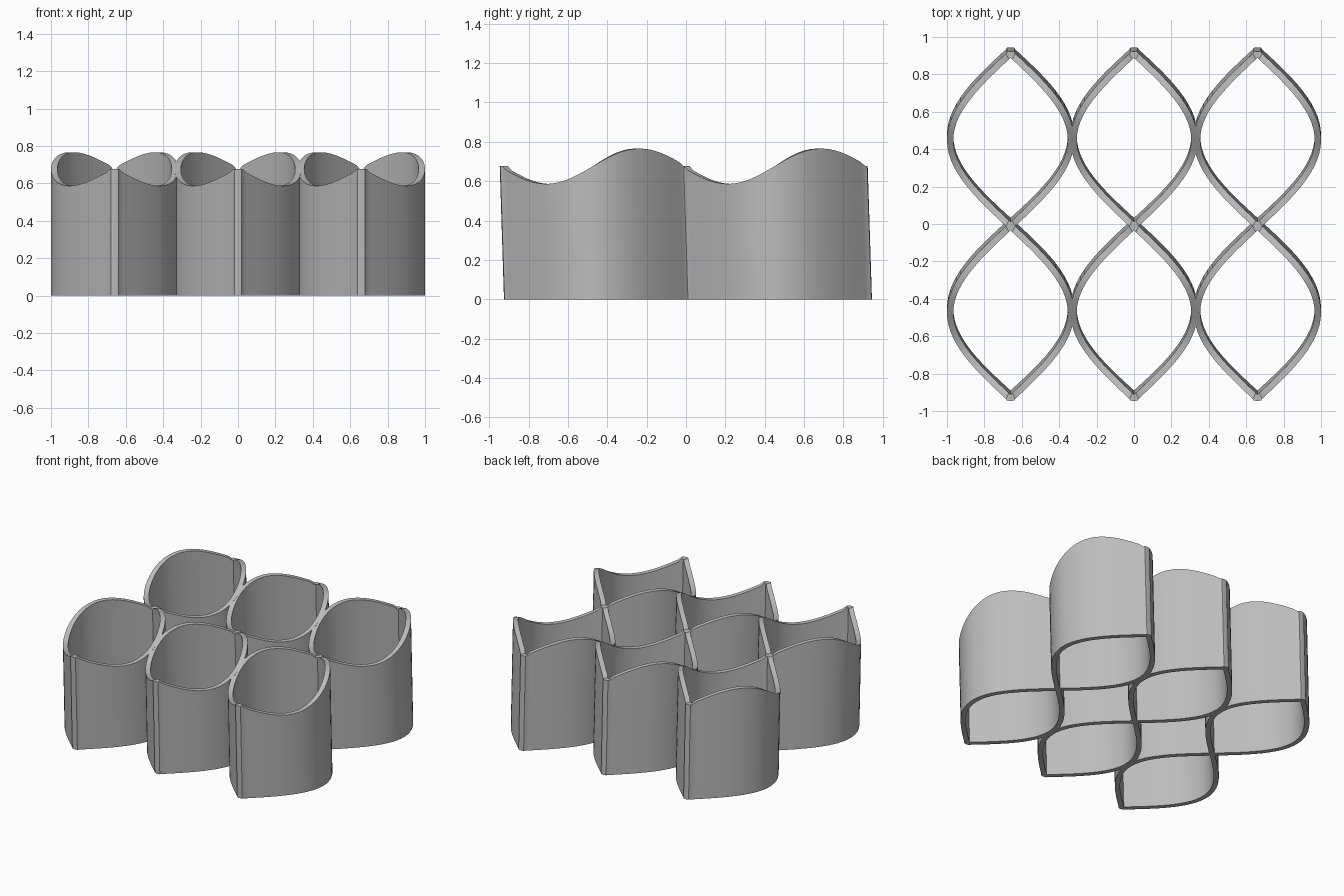
import bpy, bmesh, math

if "Cube" in bpy.data.objects:
    bpy.data.objects.remove(bpy.data.objects["Cube"], do_unlink=True)

PITCH_X, PITCH_Y = 0.66, 0.923   # spacing of the cells
AMP, WALL = 0.323, 0.034         # bulge of a cell side, wall thickness
HEIGHT, WAVE = 0.676, 0.09       # mean rim height, rim wave
LEAN = 0.032                     # backward slant of the walls
STEPS = 28

grey = bpy.data.materials.new("grey")
grey.use_nodes = True
colour = (0.5, 0.5, 0.5, 1)
grey.diffuse_color = colour
grey.node_tree.nodes["Principled BSDF"].inputs["Base Color"].default_value = colour


def half_side():
    """Right side of a cell from front tip to back tip: (outer, inner, u)."""
    k = AMP * math.pi / PITCH_Y
    miter = WALL / 2 * math.hypot(1, k) / k
    # blunt rounded nose at the tip
    tip = [((x, y), (s * k, miter + s), 0.0)
           for x, y, s in ((0, -0.012, 0), (0.02, -0.009, 0.004), (miter * k, 0, 0.008))]
    side = []
    for i in range(1, STEPS):
        u = PITCH_Y * i / STEPS
        x = AMP * math.sin(math.pi * i / STEPS)
        d = k * math.cos(math.pi * i / STEPS)
        nx, ny = WALL / 2 / math.hypot(1, d), -d * WALL / 2 / math.hypot(1, d)
        side.append(((x + nx, u + ny), (x - nx, u - ny), u))
    back = [((o[0], PITCH_Y - o[1]), (n[0], PITCH_Y - n[1]), PITCH_Y)
            for o, n, _ in reversed(tip)]
    return tip + side + back


def make_cell(name, cx, y0):
    right = half_side()
    left = [((-o[0], o[1]), (-n[0], n[1]), u) for o, n, u in reversed(right[1:-1])]
    bm = bmesh.new()
    rings = []
    for outer, inner, u in right + left:
        top = HEIGHT - WAVE * math.sin(2 * math.pi * u / PITCH_Y)
        corners = [(outer, 0), (outer, top), (inner, top), (inner, 0)]
        rings.append([bm.verts.new((cx + p[0], y0 + p[1] - LEAN * z, z)) for p, z in corners])
    # sweep the wall section round the cell
    for a, b in zip(rings, rings[1:] + rings[:1]):
        for j in range(4):
            m = (j + 1) % 4
            bm.faces.new((a[j], b[j], b[m], a[m]))
    bmesh.ops.recalc_face_normals(bm, faces=bm.faces)
    mesh = bpy.data.meshes.new(name)
    bm.to_mesh(mesh)
    bm.free()
    mesh.materials.append(grey)
    mesh.shade_smooth()
    mesh.set_sharp_from_angle(angle=math.radians(30))
    bpy.context.collection.objects.link(bpy.data.objects.new(name, mesh))


# two rows of three cells
for row, y0 in (("front", 0.01 - PITCH_Y), ("back", 0.01)):
    for col, label in ((-1, "right"), (0, "middle"), (1, "left")):
        make_cell(f"{row}_{label}_cell", col * PITCH_X, y0)
